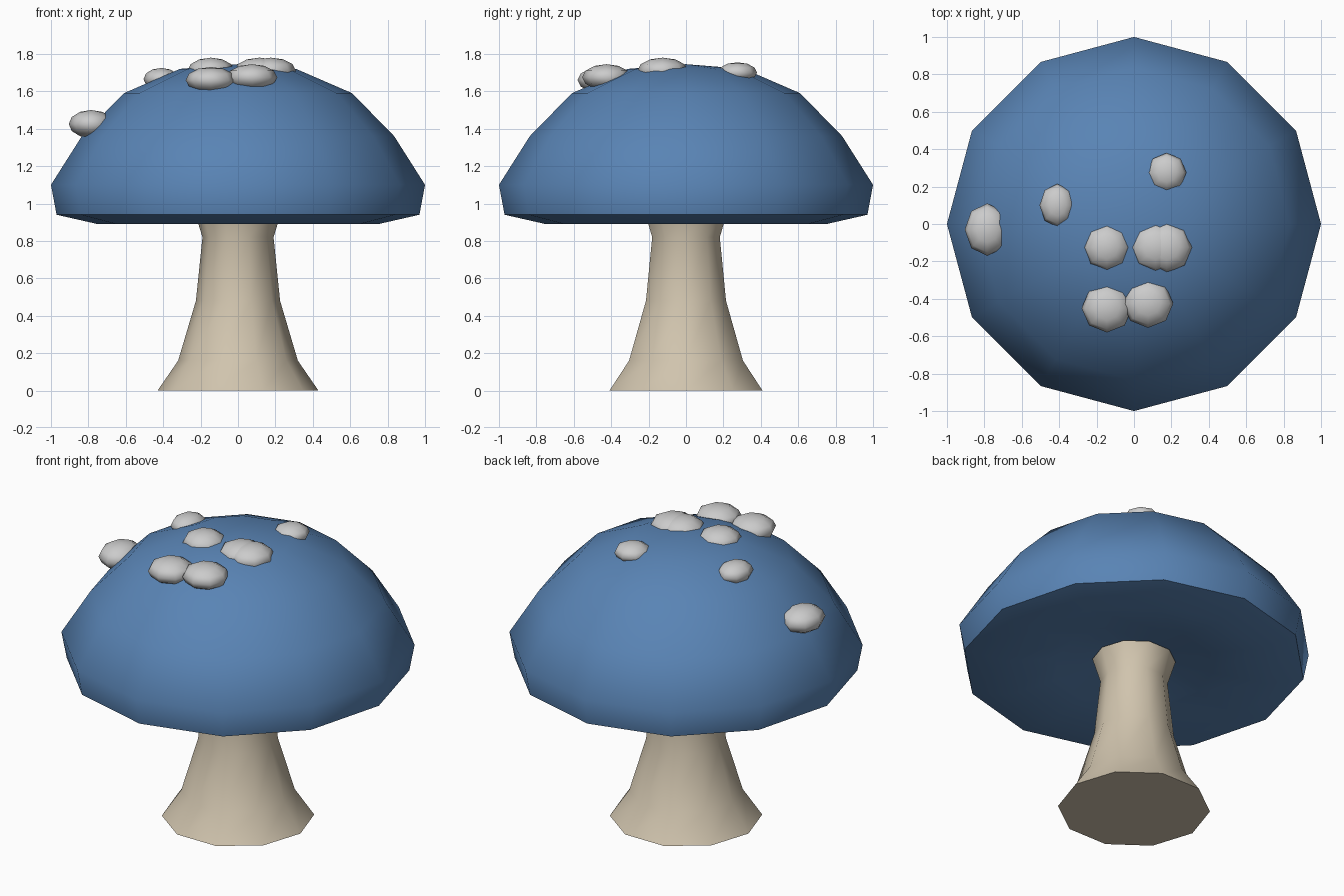
import bpy, bmesh
from math import sin, cos, tau, radians

if "Cube" in bpy.data.objects:
    bpy.data.objects.remove(bpy.data.objects["Cube"])


def material(name, rgb):
    m = bpy.data.materials.new(name)
    m.diffuse_color = (*rgb, 1)
    m.use_nodes = True
    m.node_tree.nodes["Principled BSDF"].inputs["Base Color"].default_value = m.diffuse_color
    return m


def finish(bm, name, mat=None):
    bmesh.ops.recalc_face_normals(bm, faces=bm.faces)
    me = bpy.data.meshes.new(name)
    bm.to_mesh(me)
    bm.free()
    ob = bpy.data.objects.new(name, me)
    bpy.context.collection.objects.link(ob)
    if mat:
        me.materials.append(mat)
    bpy.ops.object.select_all(action='DESELECT')
    ob.select_set(True)
    bpy.context.view_layer.objects.active = ob
    bpy.ops.object.shade_smooth_by_angle(angle=radians(65))
    return ob


def lathe(name, profile, sides, mat):
    """Turn (radius, z) points around z; radius 0 becomes a pole."""
    bm = bmesh.new()
    rings = []
    for r, z in profile:
        n = sides if r > 0 else 1
        rings.append([bm.verts.new((r * cos(tau * i / sides), r * sin(tau * i / sides), z))
                      for i in range(n)])
    for a, b in zip(rings, rings[1:]):
        for i in range(sides):
            j = (i + 1) % sides
            quad = [a[i % len(a)], a[j % len(a)], b[j % len(b)], b[i % len(b)]]
            bm.faces.new(list(dict.fromkeys(quad)))
    for ring in (rings[0], rings[-1]):
        if len(ring) > 1:
            bm.faces.new(ring)
    return finish(bm, name, mat)


blue = material("cap_blue", (0.10, 0.23, 0.46))
beige = material("stem_beige", (0.63, 0.55, 0.42))

# Stem: flared foot, narrow neck, flared top tucked under the cap
lathe("stem", [(0.43, 0), (0.32, 0.16), (0.225, 0.48), (0.19, 0.82), (0.235, 0.965)], 10, beige)

# Cap: dome with rounded rim and hollow underside
lathe("cap", [(0, 1.745), (0.31, 1.72), (0.61, 1.59), (0.835, 1.36), (1.0, 1.10),
              (0.97, 0.94), (0.75, 0.89), (0.45, 0.93), (0.22, 0.98), (0, 1.0)], 12, blue)

# Spots: flattened low-poly balls sunk into the dome (x, y, z, radius x, radius y, half height)
spots = [
    (-0.785, -0.03, 1.425, 0.12, 0.14, 0.075),
    (-0.41, 0.10, 1.665, 0.095, 0.115, 0.06),
    (-0.145, -0.125, 1.71, 0.125, 0.125, 0.07),
    (0.115, -0.125, 1.71, 0.135, 0.13, 0.07),
    (0.175, -0.125, 1.71, 0.135, 0.135, 0.07),
    (0.175, 0.275, 1.70, 0.105, 0.105, 0.055),
    (-0.145, -0.45, 1.66, 0.135, 0.13, 0.07),
    (0.075, -0.425, 1.675, 0.135, 0.13, 0.07),
]
for k, (x, y, z, rx, ry, h) in enumerate(spots, 1):
    bm = bmesh.new()
    bmesh.ops.create_uvsphere(bm, u_segments=8, v_segments=6, radius=1)
    bmesh.ops.scale(bm, vec=(rx, ry, h), verts=bm.verts)
    bmesh.ops.translate(bm, vec=(x, y, z), verts=bm.verts)
    finish(bm, f"spot_{k}")
